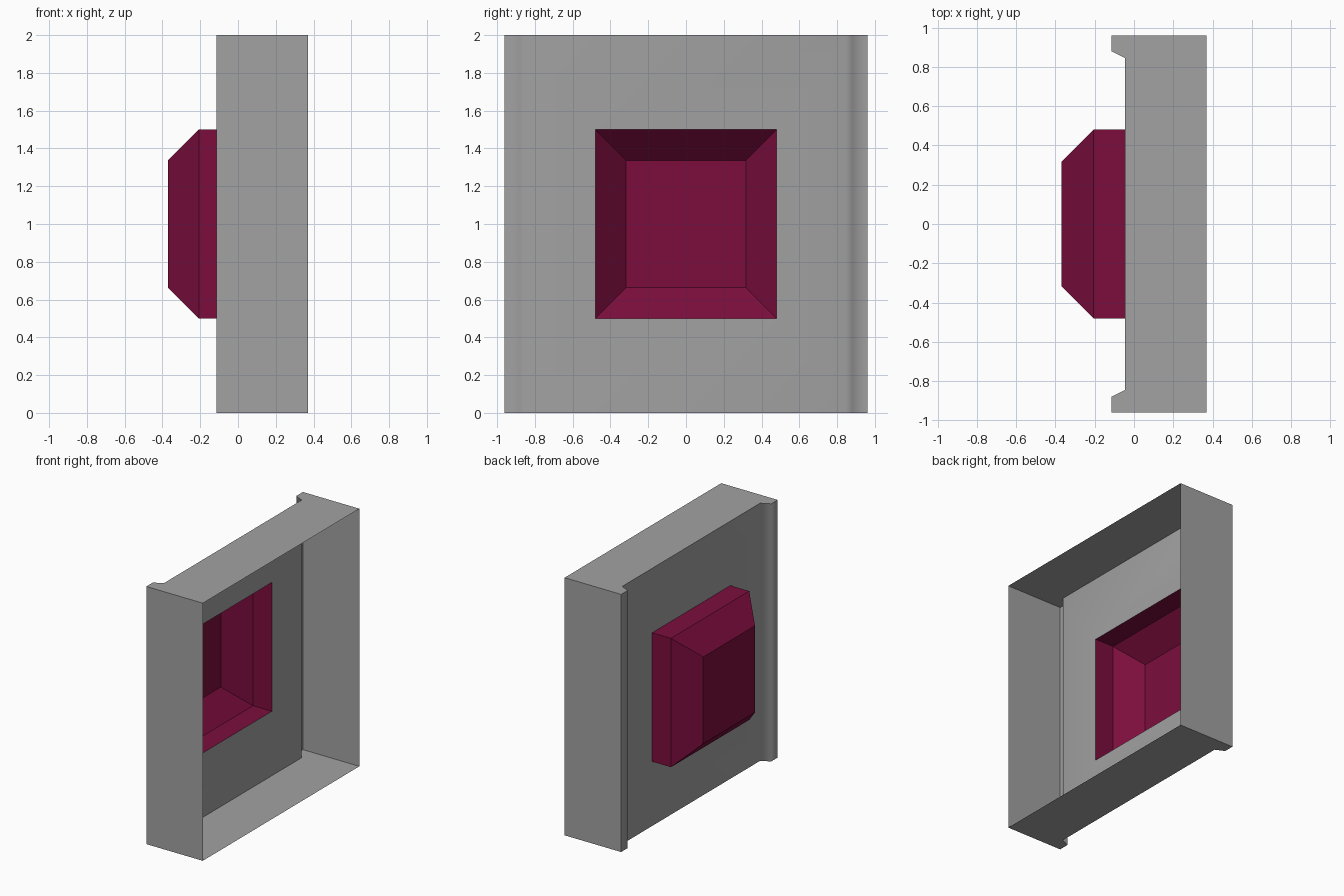
import bpy
import bmesh
import math

cube = bpy.data.objects.get("Cube")
if cube:
    bpy.data.objects.remove(cube, do_unlink=True)

HEIGHT = 2.0
PANEL_X = -0.045      # plane of the recessed panel
WINDOW_Y = 0.48       # half width of the square opening
WINDOW_Z = 0.5        # half height of the square opening


def make_material(name, color):
    mat = bpy.data.materials.new(name)
    mat.use_nodes = True
    mat.diffuse_color = color
    mat.node_tree.nodes["Principled BSDF"].inputs["Base Color"].default_value = color
    return mat


def rect_ring(bm, x, half_y, half_z):
    """Rectangle of vertices facing along x, centred on the body."""
    mid = HEIGHT / 2
    return [bm.verts.new((x, sy * half_y, mid + sz * half_z))
            for sy, sz in ((-1, -1), (1, -1), (1, 1), (-1, 1))]


def bridge(bm, a, b):
    """Quads joining two closed rings of four vertices."""
    for i in range(4):
        j = (i + 1) % 4
        bm.faces.new((a[i], a[j], b[j], b[i]))


def finish(bm, name, mat):
    bmesh.ops.remove_doubles(bm, verts=bm.verts[:], dist=0.0005)
    bmesh.ops.recalc_face_normals(bm, faces=bm.faces[:])
    mesh = bpy.data.meshes.new(name)
    bm.to_mesh(mesh)
    bm.free()
    mesh.materials.append(mat)
    obj = bpy.data.objects.new(name, mesh)
    bpy.context.collection.objects.link(obj)
    return obj


grey = make_material("casing grey", (0.36, 0.36, 0.36, 1))
crimson = make_material("deep crimson", (0.20, 0.0042, 0.047, 1))

# Casing: thin open-sided tray with a lip along both upright edges
half = [(0.37, 0.96), (-0.115, 0.96), (-0.115, 0.88), (PANEL_X, 0.845)]
profile = [(x, -y) for x, y in half] + half[::-1]
bm = bmesh.new()
low = [bm.verts.new((x, y, 0)) for x, y in profile]
high = [bm.verts.new((x, y, HEIGHT)) for x, y in profile]
bm.faces.new(low)
bm.faces.new(high)
for i in range(len(profile) - 1):
    if i != len(half) - 1:
        bm.faces.new((low[i], low[i + 1], high[i + 1], high[i]))

# Recessed panel with a square opening
bridge(bm, rect_ring(bm, PANEL_X, half[-1][1], HEIGHT / 2),
       rect_ring(bm, PANEL_X, WINDOW_Y, WINDOW_Z))
casing = finish(bm, "casing", grey)

# Soft shading over the lips, crisp box corners
bpy.ops.object.select_all(action='DESELECT')
casing.select_set(True)
bpy.context.view_layer.objects.active = casing
bpy.ops.object.shade_smooth_by_angle(angle=math.radians(75))
weighted = casing.modifiers.new("weighted normals", 'WEIGHTED_NORMAL')
weighted.keep_sharp = True

# Bevelled hollow boss pushed out through the opening
bm = bmesh.new()
rings = [rect_ring(bm, x, WINDOW_Y - inset, WINDOW_Z - inset)
         for x, inset in ((PANEL_X, 0), (-0.207, 0), (-0.37, 0.163))]
bridge(bm, rings[0], rings[1])
bridge(bm, rings[1], rings[2])
bm.faces.new(rings[2])
finish(bm, "bevelled_boss", crimson)
